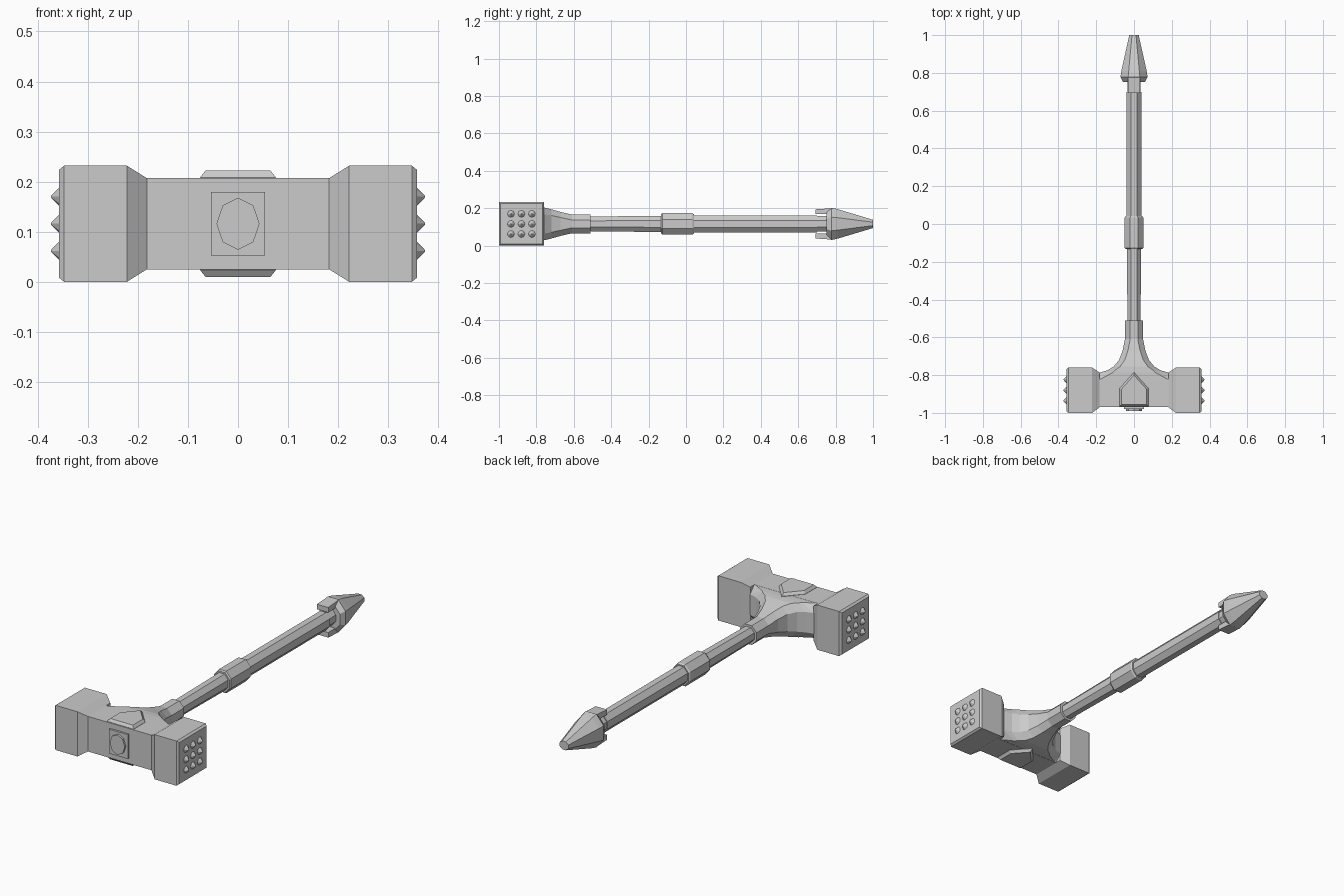
import bpy, bmesh, math
from mathutils import Matrix

if "Cube" in bpy.data.objects:
    bpy.data.objects.remove(bpy.data.objects["Cube"])

ZC = 0.116   # height of the shaft axis
HY = -0.88   # y centre of the head


def loft(name, rings):
    """Skin a list of equal-length point rings and cap both ends."""
    bm = bmesh.new()
    vs = [[bm.verts.new(p) for p in r] for r in rings]
    n = len(vs[0])
    for a, b in zip(vs, vs[1:]):
        for i in range(n):
            j = (i + 1) % n
            bm.faces.new((a[i], a[j], b[j], b[i]))
    bm.faces.new(vs[0])
    bm.faces.new(vs[-1])
    bmesh.ops.recalc_face_normals(bm, faces=bm.faces)
    me = bpy.data.meshes.new(name)
    bm.to_mesh(me)
    bm.free()
    ob = bpy.data.objects.new(name, me)
    bpy.context.collection.objects.link(ob)
    return ob


def oct_ring(y, rx, rz, cx=None, cz=None):
    """Chamfered octagon across the y axis."""
    cx = rx * 0.58 if cx is None else cx
    cz = rz * 0.58 if cz is None else cz
    ax, az = rx - cx, rz - cz
    pts = [(rx, az), (ax, rz), (-ax, rz), (-rx, az),
           (-rx, -az), (-ax, -rz), (ax, -rz), (rx, -az)]
    return [(x, y, ZC + z) for x, z in pts]


def along_y(name, sections):
    return loft(name, [oct_ring(*s) for s in sections])


def rect_ring(x, y0, y1, h):
    return [(x, y0, ZC - h), (x, y1, ZC - h), (x, y1, ZC + h), (x, y0, ZC + h)]


# Head core, with chamfered rear edges
core = [(-0.97, -0.091), (-0.82, -0.091), (-0.787, -0.055),
        (-0.787, 0.055), (-0.82, 0.091), (-0.97, 0.091)]
loft("head_core", [[(x, y, ZC + z) for y, z in core] for x in (-0.2, 0.2)])

# Striking blocks with rows of studs
for s, side in ((-1, "left"), (1, "right")):
    loft(side + "_striking_block", [
        rect_ring(s * 0.182, -0.97, -0.787, 0.091),
        rect_ring(s * 0.222, -1.0, -0.76, 0.116),
        rect_ring(s * 0.347, -1.0, -0.76, 0.116),
        rect_ring(s * 0.357, -0.992, -0.768, 0.108)])
    bm = bmesh.new()
    for i in (-1, 0, 1):
        for k in (-1, 0, 1):
            m = (Matrix.Translation((s * 0.364, HY + i * 0.056, ZC + k * 0.054))
                 @ Matrix.Rotation(s * math.pi / 2, 4, 'Y'))
            bmesh.ops.create_cone(bm, cap_ends=True, segments=8, radius1=0.021,
                                  radius2=0.002, depth=0.018, matrix=m)
    me = bpy.data.meshes.new(side + "_studs")
    bm.to_mesh(me)
    bm.free()
    bpy.context.collection.objects.link(bpy.data.objects.new(side + "_studs", me))

# Raised pentagon plates above and below the head
outer = [(-0.076, -0.965), (0.076, -0.965), (0.076, -0.87), (0, -0.785), (-0.076, -0.87)]
inner = [(-0.065, -0.955), (0.065, -0.955), (0.065, -0.873), (0, -0.8), (-0.065, -0.873)]
for s, side in ((1, "top"), (-1, "bottom")):
    loft(side + "_plate", [[(x, y, ZC + s * h) for x, y in p]
                           for p, h in ((outer, 0.085), (outer, 0.092), (inner, 0.106))])

# Square plate and eight-sided boss on the front
loft("front_plate", [[(sx * 0.054, y, ZC + sz * 0.063)
                      for sx, sz in ((-1, -1), (1, -1), (1, 1), (-1, 1))]
                     for y in (-0.96, -0.98)])
loft("front_boss", [[(0.043 * r * math.cos(i * math.pi / 4), y,
                      ZC + 0.052 * r * math.sin(i * math.pi / 4)) for i in range(8)]
                    for y, r in ((-0.97, 1), (-0.99, 1))])

# Curved neck flaring from the socket into the head
along_y("neck", [(-0.51, 0.048, 0.05), (-0.61, 0.048, 0.05),
                 (-0.67, 0.060, 0.064, 0.028, 0.03), (-0.72, 0.079, 0.078, 0.030, 0.033),
                 (-0.755, 0.108, 0.087, 0.034, 0.036), (-0.775, 0.142, 0.089, 0.04, 0.036),
                 (-0.787, 0.184, 0.090, 0.07, 0.036), (-0.82, 0.184, 0.0905, 0.01, 0.01)])

# Shaft and grip collar
along_y("lower_shaft", [(-0.53, 0.035, 0.039), (-0.1, 0.037, 0.044)])
along_y("upper_shaft", [(0.0, 0.039, 0.046), (0.70, 0.039, 0.046)])
along_y("collar", [(-0.133, 0.044, 0.052), (-0.126, 0.049, 0.057),
                   (0.034, 0.049, 0.057), (0.042, 0.044, 0.052)])
along_y("pommel_rod", [(0.69, 0.035, 0.041), (0.79, 0.035, 0.041)])

# Pointed pommel with a prong above and below
along_y("pommel_spike", [(0.752, 0.058, 0.068), (0.778, 0.072, 0.086),
                         (0.81, 0.067, 0.079), (1.0, 0.025, 0.022)])
for s, side in ((1, "top"), (-1, "bottom")):
    loft(side + "_prong", [[(sx * w, y, ZC + s * h)
                            for sx, h in ((-1, lo), (1, lo), (1, hi), (-1, hi))]
                           for y, w, lo, hi in ((0.693, 0.033, 0.052, 0.078),
                                                (0.785, 0.031, 0.052, 0.084))])
